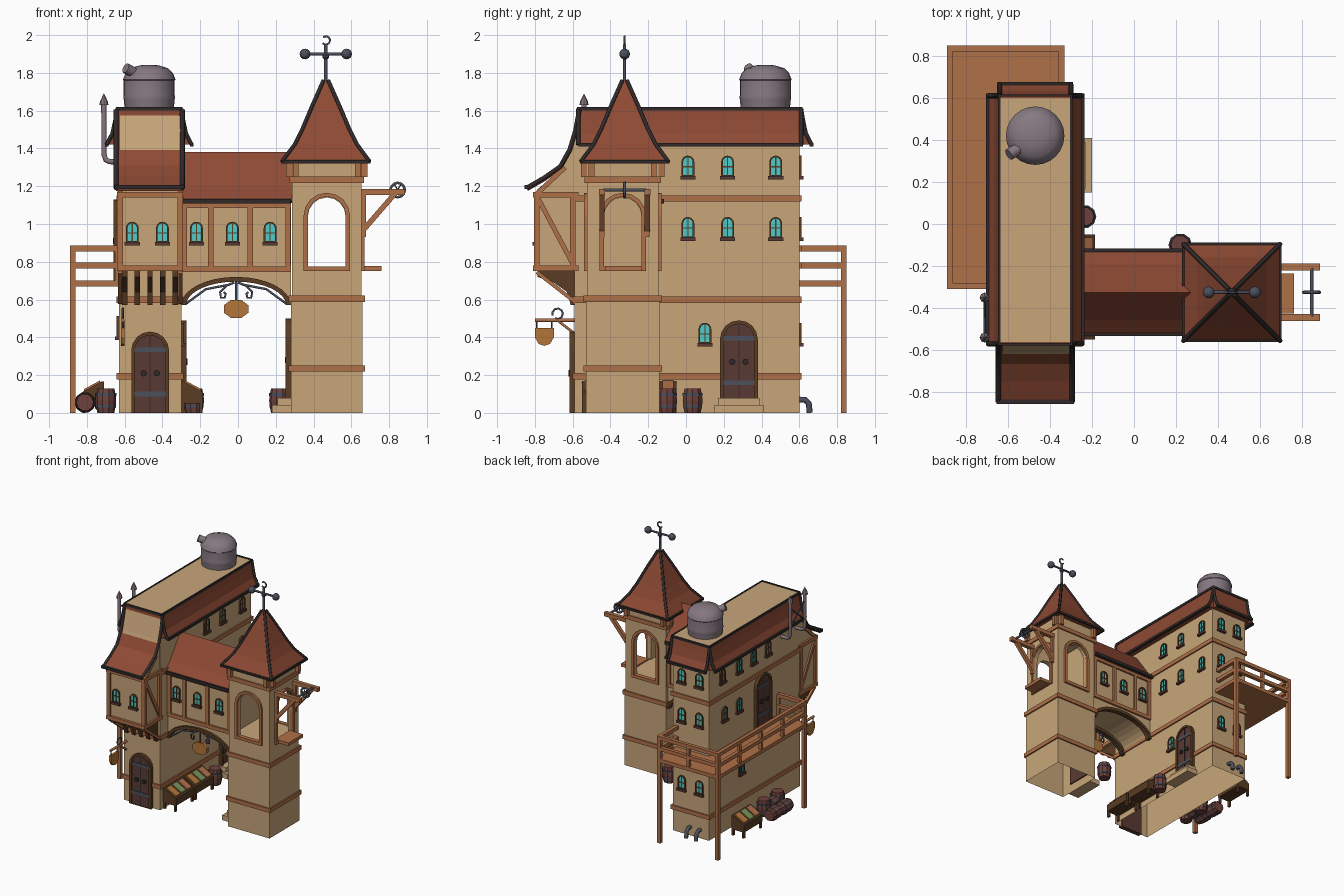
import bpy, bmesh
from math import sin, cos, pi, radians, sqrt
from mathutils import Matrix, Vector

if "Cube" in bpy.data.objects:
    bpy.data.objects.remove(bpy.data.objects["Cube"])

def mat(name, *c):
    m = bpy.data.materials.new(name); m.diffuse_color = (*c, 1); return m
TAN = mat('plaster', .58, .38, .195); WOOD = mat('timber', .43, .16, .065)
ROOF = mat('roof', .27, .068, .034); TRIM = mat('trim', .03, .022, .022)
DOOR = mat('door', .10, .042, .034); DARK = mat('dark_wood', .10, .045, .017)
TEAL = mat('glass', .08, .6, .58); TANK = mat('tank', .24, .19, .22)
IRON = mat('iron', .07, .08, .11); BARREL = mat('barrel', .155, .053, .045)
SIGN = mat('sign', .45, .18, .04); GREEN = mat('produce', .2, .28, .1)

def obj(name, verts, faces, m):
    me = bpy.data.meshes.new(name); me.from_pydata(verts, [], faces)
    bm = bmesh.new(); bm.from_mesh(me)
    bmesh.ops.recalc_face_normals(bm, faces=bm.faces); bm.to_mesh(me); bm.free()
    me.materials.append(m)
    o = bpy.data.objects.new(name, me); bpy.context.collection.objects.link(o); return o

def at(axis, a, b, d): return {'x': (d, a, b), 'y': (a, d, b), 'z': (a, b, d)}[axis]

def prism(name, pts, axis, d0, d1, m):
    n = len(pts)
    v = [at(axis, a, b, d) for d in (d0, d1) for a, b in pts]
    f = [(i, (i+1) % n, (i+1) % n+n, i+n) for i in range(n)]
    return obj(name, v, f + [tuple(range(n)), tuple(range(n, 2*n))], m)

def ring(name, outer, inner, axis, d0, d1, m):
    n = len(outer)
    v = [at(axis, a, b, d) for d in (d0, d1) for p in (outer, inner) for a, b in p]
    f = []
    for i in range(n):
        j = (i+1) % n
        for p, q in ((0, n), (2*n, 3*n), (0, 2*n), (n, 3*n)):
            f.append((p+i, p+j, q+j, q+i))
    return obj(name, v, f, m)

def rect(x0, y0, x1, y1): return [(x0, y0), (x1, y0), (x1, y1), (x0, y1)]
def box(name, x0, x1, y0, y1, z0, z1, m): return prism(name, rect(x0, y0, x1, y1), 'z', z0, z1, m)

def open_box(name, *a):
    o = box(name, *a); bm = bmesh.new(); bm.from_mesh(o.data)
    low = [f for f in bm.faces if all(abs(v.co.z-a[4]) < 1e-4 for v in f.verts)]
    bmesh.ops.delete(bm, geom=low, context='FACES'); bm.to_mesh(o.data); bm.free(); return o

def belt(name, x0, x1, y0, y1, z, m=WOOD, h=.034, t=.012):
    ring(name, rect(x0-t, y0-t, x1+t, y1+t), rect(x0-.001, y0-.001, x1+.001, y1+.001), 'z', z-h/2, z+h/2, m)

def beam(name, a, b, w, m, h=None):
    a, b = Vector(a), Vector(b); h = h or w; L = (b-a).length
    o = box(name, -w/2, w/2, -h/2, h/2, 0, L, m)
    o.matrix_world = Matrix.Translation(a) @ (b-a).to_track_quat('Z', 'Y').to_matrix().to_4x4(); return o

def tube(name, pts, r, m, res=1, cyc=False):
    c = bpy.data.curves.new(name, 'CURVE'); c.dimensions = '3D'
    s = c.splines.new('POLY'); s.points.add(len(pts)-1)
    for p, q in zip(s.points, pts): p.co = (*q, 1)
    s.use_cyclic_u = cyc; c.bevel_depth = r; c.bevel_resolution = res; c.use_fill_caps = True
    c.materials.append(m)
    o = bpy.data.objects.new(name, c); bpy.context.collection.objects.link(o); return o

def lathe(name, prof, n, m, loc=(0, 0, 0), off=0):
    v = [(r*cos(2*pi*i/n+off), r*sin(2*pi*i/n+off), z) for r, z in prof for i in range(n)]
    f = [(k*n+i, k*n+(i+1) % n, (k+1)*n+(i+1) % n, (k+1)*n+i) for k in range(len(prof)-1) for i in range(n)]
    o = obj(name, v, f + [tuple(range(n)), tuple(range(len(v)-n, len(v)))], m); o.location = loc; return o

def select(objs):
    bpy.ops.object.select_all(action='DESELECT')
    for o in objs: o.select_set(True)
    bpy.context.view_layer.objects.active = objs[0]
def join(objs): select(objs); bpy.ops.object.join(); return objs[0]
def spread(o, places):
    # linked copies: x, y, z, facing (0 front, 90 right, 180 back, -90 left)
    for i, (x, y, z, a) in enumerate(places):
        c = o if i == 0 else o.copy()
        if i: bpy.context.collection.objects.link(c)
        c.matrix_world = Matrix.Translation((x, y, z)) @ Matrix.Rotation(radians(a), 4, 'Z')

def arch(w, h, rise, z0=0, n=8, cx=0):
    return [(cx-w/2, z0), (cx+w/2, z0)] + [(cx+w/2*cos(pi*i/n), z0+h-rise+rise*sin(pi*i/n)) for i in range(n+1)]

# main house
HX0, HX1, HY0, HY1 = -.63, -.30, -.59, .60
open_box('house_walls', HX0, HX1, HY0, HY1, 0, 1.46, TAN)
for z in (.195, .60, 1.135): belt('house_belt', HX0, HX1, HY0, HY1, z)
flare = [(0, 1.61), (.01, 1.55), (.025, 1.48), (.055, 1.42)]
xs = [(HX1+o, z) for o, z in flare] + [(-.64-o, z) for o, z in reversed(flare)]
prism('mansard_sides', xs, 'y', -.57, .61, ROOF)
prism('mansard_back', [(.61+o, z) for o, z in flare] + [(.5, 1.42), (.5, 1.61)], 'x', -.64, -.30, ROOF)
box('flat_roof', -.635, -.305, -.56, .6, 1.6, 1.616, TAN)
belt('roof_edge', -.635, -.305, -.565, .605, 1.61, TRIM, .02)
for s in (-1, 1):
    ex = lambda o: -.47+s*(.17+o)
    for y in (-.57, .61): tube('roof_side_trim', [(ex(o), y, z) for o, z in flare], .012, TRIM)
    beam('side_eave', (ex(.055), -.57, 1.42), (ex(.055), .62, 1.42), .02, TRIM)
    tube('roof_back_trim', [(ex(0), .61+o, z) for o, z in flare], .012, TRIM)
beam('back_eave', (-.65, .665, 1.42), (-.29, .665, 1.42), .02, TRIM)

# front bay with swept roof
prism('bay', [(-.58, .75), (-.79, .75), (-.79, 1.18), (-.65, 1.30), (-.61, 1.42), (-.565, 1.6)], 'x', -.625, -.305, TAN)
sweep = [(-.565, 1.61), (-.585, 1.5), (-.615, 1.40), (-.665, 1.31), (-.75, 1.25), (-.845, 1.195)]
prism('bay_roof', sweep + [(y+.008, z-.02) for y, z in reversed(sweep)], 'x', -.645, -.295, ROOF)
for x in (-.645, -.295):
    tube('bay_roof_trim', [(x, y, z-.005) for y, z in sweep], .014, TRIM)
    s = x+.02 if x < -.5 else x-.01
    for y in (-.79, -.60): beam('bay_post', (s, y, .75), (s, y, 1.17), .03, WOOD)
    for z in (.765, 1.155): beam('bay_side_rail', (s, -.8, z), (s, -.57, z), .03, WOOD)
    beam('bay_brace', (s, -.60, .79), (s, -.78, 1.13), .025, WOOD)
    beam('bay_rafter', (s, -.79, 1.16), (s, -.64, 1.30), .025, WOOD)
    beam('bay_strut', (s, -.79, .745), (s, -.585, .585), .02, WOOD)
beam('bay_eave', (-.655, -.845, 1.195), (-.285, -.845, 1.195), .022, TRIM)
for z in (.765, 1.155): beam('bay_front_rail', (-.64, -.795, z), (-.29, -.795, z), .03, WOOD)
for i in range(5):
    x = -.60+i*.067
    prism('bay_bracket', [(-.585, .57), (-.585, .75), (-.785, .75), (-.785, .72), (-.70, .69), (-.63, .64), (-.61, .57)], 'x', x-.014, x+.014, DARK)

# bridge
ell = [(-.01+.29*cos(pi*i/16), .57+.15*sin(pi*i/16)) for i in range(17)]
prism('bridge_walls', [(.28, 1.13), (-.30, 1.13)] + ell[::-1], 'y', -.485, -.165, TAN)
band = ell + [(-.01+.265*cos(pi*i/16), .57+.125*sin(pi*i/16)) for i in range(16, -1, -1)]
for y in (-.485, -.165):
    prism('bridge_arch_rib', band, 'y', y-.02, y+.02, DARK)
    for z in (.76, 1.10): beam('bridge_rail', (-.3, y, z), (.28, y, z), .03, WOOD)
    for x in (-.285, -.145, .065, .265): beam('bridge_post', (x, y, .76), (x, y, 1.11), .028, WOOD)
gable = [(-.525, 1.125), (-.46, 1.19), (-.325, 1.38), (-.19, 1.19), (-.125, 1.125)]
prism('bridge_roof', gable + [(-.15, 1.11), (-.5, 1.11)], 'x', -.31, .285, ROOF)
for y in (-.52, -.13): beam('bridge_eave', (-.3, y, 1.12), (.28, y, 1.12), .025, TRIM)
# hanging sign under the arch, with scrolls
prism('arch_sign', [(-.01+.07*cos(pi*i/4+.39), .55+.052*sin(pi*i/4+.39)) for i in range(8)], 'y', -.49, -.465, SIGN)
tube('sign_hanger', [(-.01, -.48, .72), (-.01, -.48, .59)], .007, IRON)
for s in (-1, 1):
    tube('sign_scroll', [(-.01+s*x, -.48, z) for x, z in [(.01, .69), (.05, .675), (.085, .64), (.08, .61), (.06, .61), (.055, .63), (.065, .64)]], .007, IRON)
    tube('arch_stay', [(-.01+s*.03, -.48, .68), (-.01+s*.16, -.48, .655), (-.01+s*.27, -.48, .575)], .007, IRON)

# tower
TX, TY = .47, -.335
open_box('tower_base', .28, .66, -.53, -.14, 0, .61, TAN)
room = box('tower_room', .285, .655, -.525, -.145, .605, 1.34, TAN)
cuts = [box('room_hollow', .315, .625, -.495, -.175, .77, 1.24, TAN),
        prism('cut_y', arch(.20, .37, .1, .77, cx=TX), 'y', -.7, .1, TAN),
        prism('cut_x', arch(.20, .37, .1, .77, cx=TY), 'x', TX, .8, TAN)]
select([room])
for c in cuts:
    b = room.modifiers.new('opening', 'BOOLEAN'); b.operation = 'DIFFERENCE'; b.object = c
    bpy.ops.object.modifier_apply(modifier=b.name); bpy.data.objects.remove(c)
for z in (.235, .605): belt('tower_belt', .28, .66, -.53, -.14, z)
belt('tower_top_belt', .285, .655, -.525, -.145, 1.235)
fr = ring('opening_frame', arch(.245, .415, .12, .75), arch(.20, .37, .1, .775), 'y', -.015, .02, WOOD)
fr.data.transform(Matrix.Translation((0, 0, -.75)))
spread(fr, [(TX, -.525, .75, 0), (.655, TY, .75, 90), (TX, -.145, .75, 180)])
hip = [(.232, 1.33), (.165, 1.42), (.125, 1.50), (.07, 1.63), (.012, 1.76)]
rx, ry = .465, -.325
lathe('tower_roof', [(r*sqrt(2), z) for r, z in hip], 4, ROOF, (rx, ry, 0), pi/4)
for sx in (-1, 1):
    for sy in (-1, 1):
        tube('tower_hip_trim', [(rx+sx*r, ry+sy*r, z) for r, z in hip], .011, TRIM)
        beam('eave_corbel', (TX+sx*.165, TY+sy*.205, 1.25), (TX+sx*.165, TY+sy*.205, 1.33), .03, WOOD)
        beam('eave_corbel', (TX+sx*.2, TY+sy*.165, 1.25), (TX+sx*.2, TY+sy*.165, 1.33), .03, WOOD)
belt('tower_eave', rx-.225, rx+.225, ry-.225, ry+.225, 1.33, TRIM, .018)
# weather vane
tube('vane_rod', [(rx, ry, 1.74), (rx, ry, 1.95)], .01, IRON)
tube('vane_arm', [(rx-.11, ry, 1.9), (rx+.11, ry, 1.9)], .008, IRON)
tube('vane_crescent', [(rx+.022*cos(a), ry, 1.972+.022*sin(a)) for a in [radians(-140+i*30) for i in range(10)]], .006, IRON)
for s in (-1, 1): lathe('vane_ball', [(.028*sin(pi*i/8)+.0005, -.028*cos(pi*i/8)) for i in range(9)], 12, IRON, (rx+s*.11, ry, 1.9))
lathe('vane_knob', [(.008, 0), (.018, .012), (.018, .022), (.008, .034)], 8, IRON, (rx, ry, 1.87))
# hoist
for y in (-.445, -.205):
    beam('hoist_beam', (.64, y, 1.17), (.885, y, 1.17), .032, WOOD)
    beam('hoist_strut', (.665, y, .97), (.83, y, 1.16), .028, WOOD)
    beam('hoist_wall_post', (.665, y, .93), (.665, y, 1.17), .025, WOOD)
tube('hoist_axle', [(.845, -.44, 1.18), (.845, -.21, 1.18)], .009, IRON)
tube('hoist_wheel', [(.845+.038*cos(pi*i/6), ry, 1.18+.038*sin(pi*i/6)) for i in range(12)], .008, IRON, 1, True)
for i in range(3):
    c, s = .038*cos(pi*i/3), .038*sin(pi*i/3)
    tube('wheel_spoke', [(.845-c, ry, 1.18-s), (.845+c, ry, 1.18+s)], .004, IRON)
box('hoist_platform', .64, .76, -.425, -.235, .752, .778, WOOD)

# windows
win = join([ring('window', arch(.068, .112, .034), arch(.05, .094, .025, .01), 'y', -.012, .005, DARK),
            prism('pane', arch(.056, .1, .028, .006), 'y', -.004, .003, TEAL),
            box('mullion', -.003, .003, -.009, 0, .01, .105, DARK), box('bar', -.027, .027, -.009, 0, .05, .056, DARK),
            box('sill', -.04, .04, -.022, .005, -.014, .004, DOOR)])
L = [(x, -.79, .9, 0) for x in (-.56, -.40)]
L += [(x, y, .9, a) for x in (-.22, -.03, .17) for y, a in ((-.485, 0), (-.165, 180))]
L += [(HX1, y, z, 90) for y in (.01, .22, .475) for z in (.925, 1.25)] + [(HX1, .10, .365, 90)]
L += [(x, HY1, z, 180) for x in (-.545, -.385) for z in (.365, .925, 1.25)]
L += [(HX0, y, 1.25, -90) for y in (.43, .21, .02, -.17)] + [(HX0, y, .925, -90) for y in (.4, .21)] + [(HX0, .18, .4, -90)]
spread(win, L)

# doors
parts = [ring('door', arch(.2, .43, .1), arch(.16, .41, .08, .001), 'y', -.028, .01, DARK),
         prism('leaf', arch(.17, .415, .085), 'y', -.018, .01, DOOR)]
for z in (.10, .335): parts.append(box('hinge_band', -.08, .08, -.023, 0, z-.012, z+.012, IRON))
parts.append(box('gap', -.003, .003, -.021, 0, 0, .41, TRIM))
for x in (-.035, .035): parts.append(prism('knocker', [(x+.017*cos(pi*i/4), .21+.017*sin(pi*i/4)) for i in range(8)], 'y', -.032, 0, TRIM))
spread(join(parts), [(-.465, HY0, 0, 0), (HX1, .28, .06, 90), (HX0, -.09, .70, -90), (.28, -.335, .07, -90)])
st = join([box('door_steps', -.11, .11, -.07, 0, .04, .08, TAN), box('low_step', -.13, .13, -.1, 0, 0, .042, TAN)])
spread(st, [(HX1, .28, 0, 90), (.28, -.335, 0, -90)])

# balcony
prism('balcony_floor', [(-.89, -.31), (-.63, -.31), (-.63, .6), (-.33, .6), (-.33, .85), (-.89, .85)], 'z', .67, .70, WOOD)
path = [(-.64, -.295), (-.875, -.295), (-.875, .835), (-.345, .835), (-.345, .61)]
for (x0, y0), (x1, y1) in zip(path, path[1:]):
    for z in (.78, .87): beam('balcony_rail', (x0, y0, z), (x1, y1, z), .03, WOOD, .03)
    n = max(1, round((abs(x1-x0)+abs(y1-y0))/.27))
    for i in range(n):
        x, y = x0+(x1-x0)*i/n, y0+(y1-y0)*i/n
        box('balcony_baluster', x-.012, x+.012, y-.012, y+.012, .69, .87, WOOD)
for x, y in path[1:4]: box('balcony_post', x-.015, x+.015, y-.015, y+.015, 0, .885, WOOD)

# water tank
tk = lathe('water_tank', [(.13, 1.61), (.135, 1.66), (.137, 1.67), (.135, 1.68), (.135, 1.76), (.139, 1.765), (.135, 1.775), (.125, 1.80), (.1, 1.825), (.05, 1.84), (.001, 1.843)], 24, TANK, (-.47, .42, 0))
sp = tube('tank_spout', [(-.53, .37, 1.79), (-.595, .33, 1.825)], .028, TANK, 3)
select([tk]); bpy.ops.object.shade_smooth_by_angle()
# flue pipes with cross braces
for y in (-.54, -.35):
    tube('flue', [(-.62, y, 1.33), (-.68, y, 1.33), (-.70, y, 1.34), (-.71, y, 1.37), (-.71, y, 1.63)], .014, TANK, 2)
    lathe('flue_cap', [(.024, 1.63), (.02, 1.65), (.001, 1.69)], 8, TANK, (-.71, y, 0))
for a, b in ((1.42, 1.58), (1.58, 1.42)): tube('flue_brace', [(-.71, -.54, a), (-.71, -.35, b)], .006, IRON)
for x in (-.46, -.55): tube('drain_pipe', [(x, .58, .07), (x, .63, .07), (x, .65, .05), (x, .655, 0)], .016, IRON, 2)
# side hanging sign
tube('sign_bar', [(-.61, -.58, .49), (-.61, -.80, .49)], .01, WOOD)
tube('sign_brace', [(-.61, -.59, .42), (-.61, -.68, .49)], .008, WOOD)
tube('sign_curl', [(-.61, -.68+.028*cos(i*.7), .525+.028*sin(i*.7)) for i in range(-3, 6)], .006, IRON)
prism('pot_sign', [(-.80, .45), (-.80, .40), (-.78, .365), (-.75, .355), (-.72, .365), (-.70, .40), (-.70, .45)], 'x', -.62, -.60, SIGN)
for y in (-.79, -.71): tube('sign_chain', [(-.61, y, .49), (-.61, y, .45)], .004, IRON)

# barrels
bp = [lathe('barrel', [(.045, 0), (.053, .04), (.055, .065), (.053, .09), (.045, .13)], 10, BARREL)]
for z, r in ((.028, .0535), (.09, .056)): bp.append(lathe('hoop', [(r, z), (r, z+.014)], 10, IRON))
bar = join(bp)
spread(bar, [(-.235, .035, 0, 0), (.22, -.10, 0, 0), (-.70, -.2, 0, 0), (-.70, -.02, 0, 0)])
for x, y, z in ((-.81, -.13, .055), (-.81, .0, .055), (-.71, -.12, .055)):
    c = bar.copy(); bpy.context.collection.objects.link(c)
    c.matrix_world = Matrix.Translation((x, y-.06, z)) @ Matrix.Rotation(-pi/2, 4, 'X')
# produce stalls
ps = [prism('stall', [(0, .05), (0, .165), (-.015, .165), (-.115, .11), (-.115, .05)], 'x', -.12, .12, DARK)]
for x in (-.11, .11):
    for y in (-.105, -.01): ps.append(box('leg', x-.01, x+.01, y-.008, y+.008, 0, .06, DARK))
for x, m in ((-.075, SIGN), (0, GREEN), (.075, WOOD)):
    ps.append(prism('produce', [(-.02, .15), (-.02, .172), (-.105, .126), (-.105, .1)], 'x', x-.03, x+.03, m))
spread(join(ps), [(HX1, -.43, 0, 90), (HX1, -.17, 0, 90), (-.71, .30, 0, -90)])

for m in bpy.data.materials:
    if m.users and not m.is_grease_pencil:
        m.use_nodes = True
        m.node_tree.nodes["Principled BSDF"].inputs["Base Color"].default_value = m.diffuse_color
